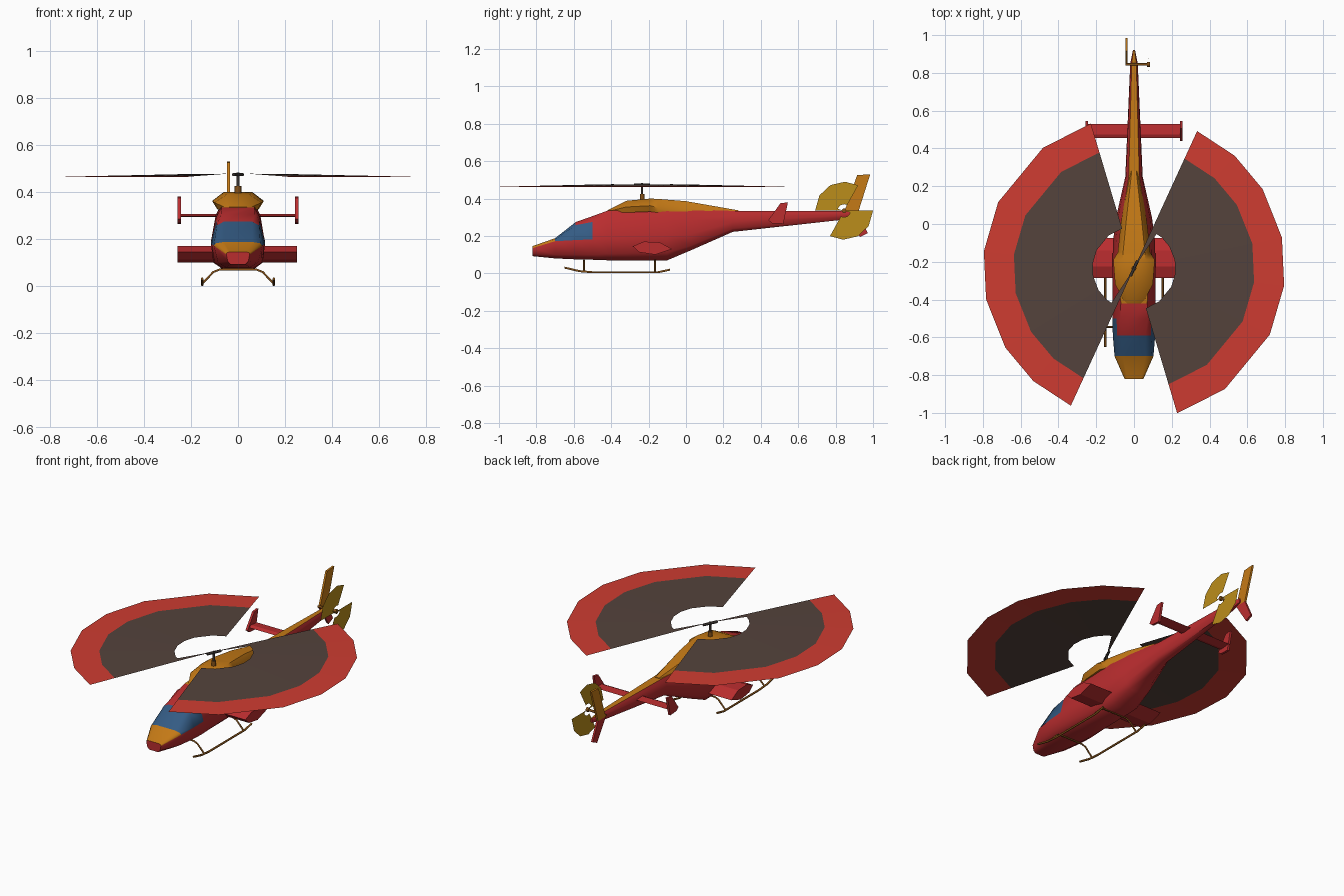
import bpy, math
from mathutils import Matrix, Vector

if "Cube" in bpy.data.objects:
    bpy.data.objects.remove(bpy.data.objects["Cube"])

def mat(name, r, g, b):
    m = bpy.data.materials.new(name)
    m.diffuse_color = (r, g, b, 1)
    m.use_nodes = True
    m.node_tree.nodes["Principled BSDF"].inputs["Base Color"].default_value = m.diffuse_color
    return m

RED = mat("red", 0.49, 0.026, 0.028)
ORANGE = mat("orange", 0.56, 0.195, 0.008)
BLUE = mat("glass_blue", 0.034, 0.105, 0.23)
DARK = mat("dark_blade", 0.089, 0.056, 0.045)
TIP = mat("blade_tip", 0.62, 0.045, 0.031)
YELLOW = mat("yellow", 0.50, 0.27, 0.011)
BROWN = mat("bronze", 0.24, 0.085, 0.01)
STEEL = mat("steel", 0.04, 0.032, 0.028)

def make(name, verts, faces, mats, idx=None, smooth=False):
    me = bpy.data.meshes.new(name)
    me.from_pydata([tuple(v) for v in verts], [], faces)
    for m in mats:
        me.materials.append(m)
    if idx:
        for p, i in zip(me.polygons, idx):
            p.material_index = i
    me.update()
    ob = bpy.data.objects.new(name, me)
    bpy.context.collection.objects.link(ob)
    if smooth:
        bpy.ops.object.select_all(action='DESELECT')
        ob.select_set(True)
        bpy.context.view_layer.objects.active = ob
        bpy.ops.object.shade_smooth_by_angle(angle=math.radians(48))
    return ob

def loft(name, sections, mats, paint=lambda bay, side: 0):
    """sections: (y, [(half width, z) from bottom to top]); mirrored in x."""
    n = len(sections[0][1])
    verts, faces, idx = [], [], []
    for y, half in sections:
        verts += [(x, y, z) for x, z in half] + [(-x, y, z) for x, z in reversed(half)]
    k = 2 * n
    for b in range(len(sections) - 1):
        for j in range(k):
            j2 = (j + 1) % k
            faces.append((b*k + j, b*k + j2, (b+1)*k + j2, (b+1)*k + j)[::-1])
            # side index counts bottom to top, n-1 is the top panel
            idx.append(paint(b, j if j < n else (2*n - 2 - j)))
    faces.append(tuple(range(k)))
    idx.append(0)
    faces.append(tuple(range((len(sections)-1)*k, len(sections)*k))[::-1])
    idx.append(0)
    return make(name, verts, faces, mats, idx, True)

def prism(name, outline, x0, x1, m):
    """Extrude a (y, z) outline along x."""
    n = len(outline)
    verts = [(x, y, z) for x in (x0, x1) for y, z in outline]
    faces = [tuple(range(n))[::-1], tuple(range(n, 2*n))]
    faces += [(i, (i+1) % n, n + (i+1) % n, n + i) for i in range(n)]
    return make(name, verts, faces, [m])

def tube(name, pts, r, m):
    cu = bpy.data.curves.new(name, 'CURVE')
    cu.dimensions = '3D'
    cu.bevel_depth = r
    cu.bevel_resolution = 1
    cu.use_fill_caps = True
    sp = cu.splines.new('POLY')
    sp.points.add(len(pts) - 1)
    for p, c in zip(sp.points, pts):
        p.co = (*c, 1)
    cu.materials.append(m)
    ob = bpy.data.objects.new(name, cu)
    bpy.context.collection.objects.link(ob)

def sweep(name, angles, radii, heights, place, mats):
    """Two opposite blurred blade sectors with a blade root reaching the hub."""
    verts, faces, idx = [], [], []
    for turn in (0, 180):
        base = len(verts)
        for a in angles:
            t = math.radians(a + turn)
            verts += [place @ Vector((r*math.cos(t), r*math.sin(t), h))
                      for r, h in zip(radii, heights)]
        n = len(radii)
        for i in range(len(angles) - 1):
            for j in range(n - 1):
                a = base + i*n + j
                faces.append((a, a + n, a + n + 1, a + 1)[::-1])
                idx.append(j)
        hub = len(verts)
        verts.append(place @ Vector((0, 0, heights[0] + .003)))
        p, q = Vector(verts[base]), Vector(verts[base + n])
        verts.append(p.lerp(q, 0.5))
        faces.append((hub, base, hub + 1)[::-1])
        idx.append(0)
    return make(name, verts, faces, mats, idx)

# fuselage with nose panel, windshield and tail boom
def body_paint(bay, side):
    if bay == 0 and side >= 2:
        return 1
    if (bay == 1 and side >= 2) or (bay == 2 and side == 2):
        return 2
    return 1 if bay >= 4 and side == 4 else 0

loft("fuselage", [
    (-.82, [(.03, .092), (.043, .105), (.05, .135), (.047, .142), (.035, .146)]),
    (-.70, [(.05, .08), (.085, .10), (.103, .172), (.095, .182), (.06, .188)]),
    (-.59, [(.06, .075), (.10, .10), (.112, .178), (.09, .258), (.06, .274)]),
    (-.50, [(.065, .073), (.105, .10), (.115, .182), (.092, .275), (.072, .306)]),
    (-.42, [(.065, .07), (.105, .105), (.115, .19), (.092, .295), (.07, .335)]),
    (-.10, [(.06, .07), (.10, .11), (.112, .20), (.095, .30), (.075, .342)]),
    (.03, [(.05, .125), (.082, .15), (.096, .21), (.085, .29), (.062, .342)]),
    (.25, [(.025, .222), (.04, .24), (.046, .275), (.042, .31), (.028, .334)]),
    (.85, [(.01, .288), (.017, .30), (.02, .312), (.018, .325), (.012, .334)]),
    (.92, [(.003, .305), (.005, .31), (.006, .318), (.005, .325), (.003, .33)]),
], [RED, ORANGE, BLUE], body_paint)

# engine cowl
loft("engine_cowl", [
    (-.42, [(.045, .322), (.045, .33), (.035, .337)]),
    (-.32, [(.085, .325), (.10, .355), (.05, .388)]),
    (-.19, [(.09, .33), (.11, .362), (.06, .40)]),
    (-.15, [(.08, .325), (.086, .35), (.058, .398)]),
    (.0, [(.07, .315), (.07, .345), (.043, .386)]),
    (.28, [(.025, .315), (.024, .325), (.012, .337)]),
], [ORANGE])

# stub wings and tailplane
prism("stub_wing", [(-.285, .145), (-.225, .17), (-.14, .166), (-.075, .13),
                    (-.165, .10), (-.25, .113)], -.257, .25, RED)
prism("tailplane", [(.455, .298), (.475, .307), (.53, .302), (.475, .294)], -.25, .25, RED)
for s, side in ((-1, "left"), (1, "right")):
    prism(side + "_end_plate", [(.44, .285), (.505, .375), (.545, .38), (.52, .265), (.46, .268)],
          s*.25 - .007, s*.25 + .007, RED)

# tail fins
prism("upper_fin", [(.845, .325), (.92, .325), (.985, .53), (.915, .525)], -.046, -.034, ORANGE)
prism("lower_fin", [(.845, .325), (.92, .325), (.972, .215), (.93, .195)], -.046, -.034, RED)

# landing skids and cross struts
for s, side in ((-1, "left"), (1, "right")):
    tube(side + "_skid", [(s*.152, y, z) for y, z in
         ((-.65, .031), (-.57, .012), (-.5, .006), (-.15, .006), (-.085, .02))], .006, BROWN)
for y, end in ((-.545, "front"), (-.165, "rear")):
    tube(end + "_skid_strut", [(-.152, y, .01), (-.105, y, .06), (-.08, y, .07),
         (.08, y, .07), (.105, y, .06), (.152, y, .01)], .005, BROWN)

# main rotor
C = Vector((0, -.235, 0))
sweep("main_rotor", (65.3, 48.2, 31.6, 11.8, -6.5, -26, -53, -73.4), (.22, .64, .80),
      (.476, .467, .463), Matrix.Translation(C), [DARK, TIP])
tube("rotor_mast", [C + Vector((0, 0, .39)), C + Vector((0, 0, .482))], .007, STEEL)
tube("mast_base", [C + Vector((0, 0, .39)), C + Vector((0, 0, .425))], .014, BROWN)
d = Vector((math.cos(math.radians(65.3)), math.sin(math.radians(65.3)), 0)) * .045
tube("rotor_hub", [C - d + Vector((0, 0, .474)), C + d + Vector((0, 0, .474))], .008, STEEL)

# tail rotor, turning in the y-z plane
P = Matrix.Translation((.078, .845, .335)) @ Matrix(
    ((0, 0, 1, 0), (1, 0, 0, 0), (0, 1, 0, 0), (0, 0, 0, 1)))
sweep("tail_rotor", (0, -32, -62, -92, -119), (.035, .155), (0, 0), P, [YELLOW])
tube("tail_rotor_axle", [(-.046, .845, .333), (.084, .845, .335)], .007, BROWN)
tube("tail_rotor_hub", [(.068, .845, .335), (.084, .845, .335)], .013, BROWN)
